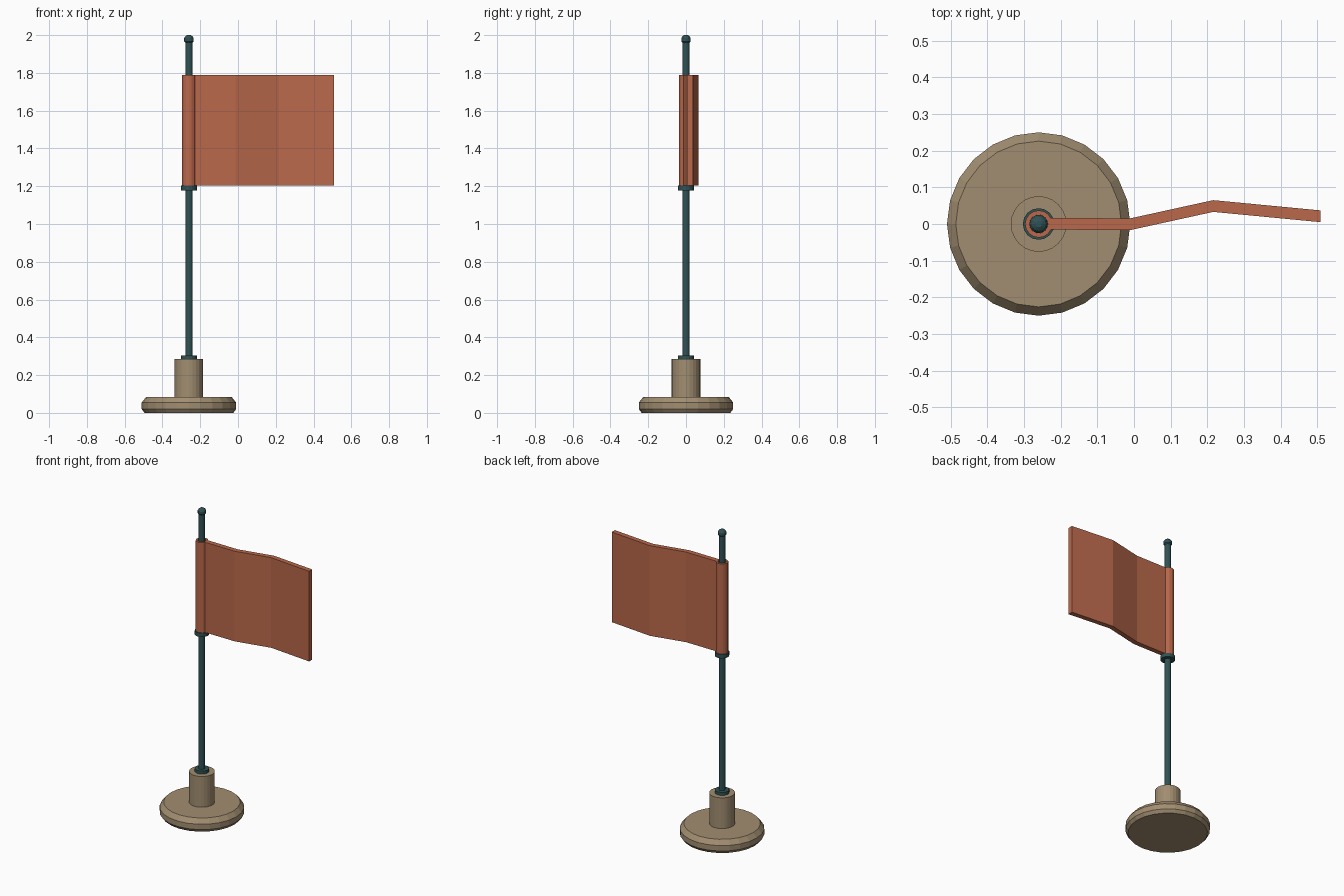
import bpy
import bmesh
from math import cos, sin, tau

if "Cube" in bpy.data.objects:
    bpy.data.objects.remove(bpy.data.objects["Cube"])

POLE_X = -0.26


def material(name, rgb):
    mat = bpy.data.materials.new(name)
    mat.diffuse_color = (*rgb, 1)
    mat.use_nodes = True
    mat.node_tree.nodes["Principled BSDF"].inputs["Base Color"].default_value = mat.diffuse_color
    return mat


def finish(name, bm, mat, x=0):
    bmesh.ops.recalc_face_normals(bm, faces=bm.faces)
    mesh = bpy.data.meshes.new(name)
    bm.to_mesh(mesh)
    bm.free()
    mesh.materials.append(mat)
    ob = bpy.data.objects.new(name, mesh)
    ob.location.x = x
    bpy.context.collection.objects.link(ob)
    return ob


def lathe(name, profile, sides, mat, closed=False):
    """Spin (radius, z) points round the pole axis; cap the ends or close the loop."""
    bm = bmesh.new()
    rings = [[bm.verts.new((r * cos(tau * i / sides), r * sin(tau * i / sides), z))
              for i in range(sides)] for r, z in profile]
    pairs = list(zip(rings, rings[1:]))
    if closed:
        pairs.append((rings[-1], rings[0]))
    else:
        bm.faces.new(rings[0])
        bm.faces.new(rings[-1])
    for a, b in pairs:
        for i in range(sides):
            j = (i + 1) % sides
            bm.faces.new((a[i], a[j], b[j], b[i]))
    return finish(name, bm, mat, POLE_X)


stone = material("stone", (0.36, 0.27, 0.165))
metal = material("metal", (0.03, 0.085, 0.09))
cloth = material("cloth", (0.49, 0.14, 0.07))

# Weighted foot and socket
lathe("base", [(0.235, 0), (0.25, 0.02), (0.25, 0.055), (0.226, 0.085)], 24, stone)
lathe("socket", [(0.076, 0.08), (0.076, 0.285)], 24, stone)

# Pole, its two collars and the finial
lathe("pole", [(0.019, 0.2), (0.019, 1.975)], 16, metal)
for name, z in (("lower_collar", 0.28), ("upper_collar", 1.178)):
    lathe(name, [(0.043, z), (0.043, z + 0.025)], 16, metal)
lathe("finial", [(0.015, 1.955), (0.025, 1.967), (0.025, 1.984), (0.019, 1.994), (0.009, 2.0)],
      12, metal)

# Sleeve wrapped round the pole
lathe("flag_sleeve", [(0.037, 1.203), (0.037, 1.79), (0.025, 1.79), (0.025, 1.203)],
      16, cloth, closed=True)

# Flag: a folded strip seen from above, raised to full height
bm = bmesh.new()
columns = []
for x, y in [(-0.23, 0.001), (-0.012, -0.001), (0.216, 0.049), (0.509, 0.021)]:
    columns.append([bm.verts.new((x, y + dy, z)) for dy, z in
                    ((-0.016, 1.203), (0.016, 1.203), (0.016, 1.79), (-0.016, 1.79))])
for a, b in zip(columns, columns[1:]):
    for i in range(4):
        j = (i + 1) % 4
        bm.faces.new((a[i], a[j], b[j], b[i]))
bm.faces.new(columns[0])
bm.faces.new(columns[-1])
finish("flag", bm, cloth)
